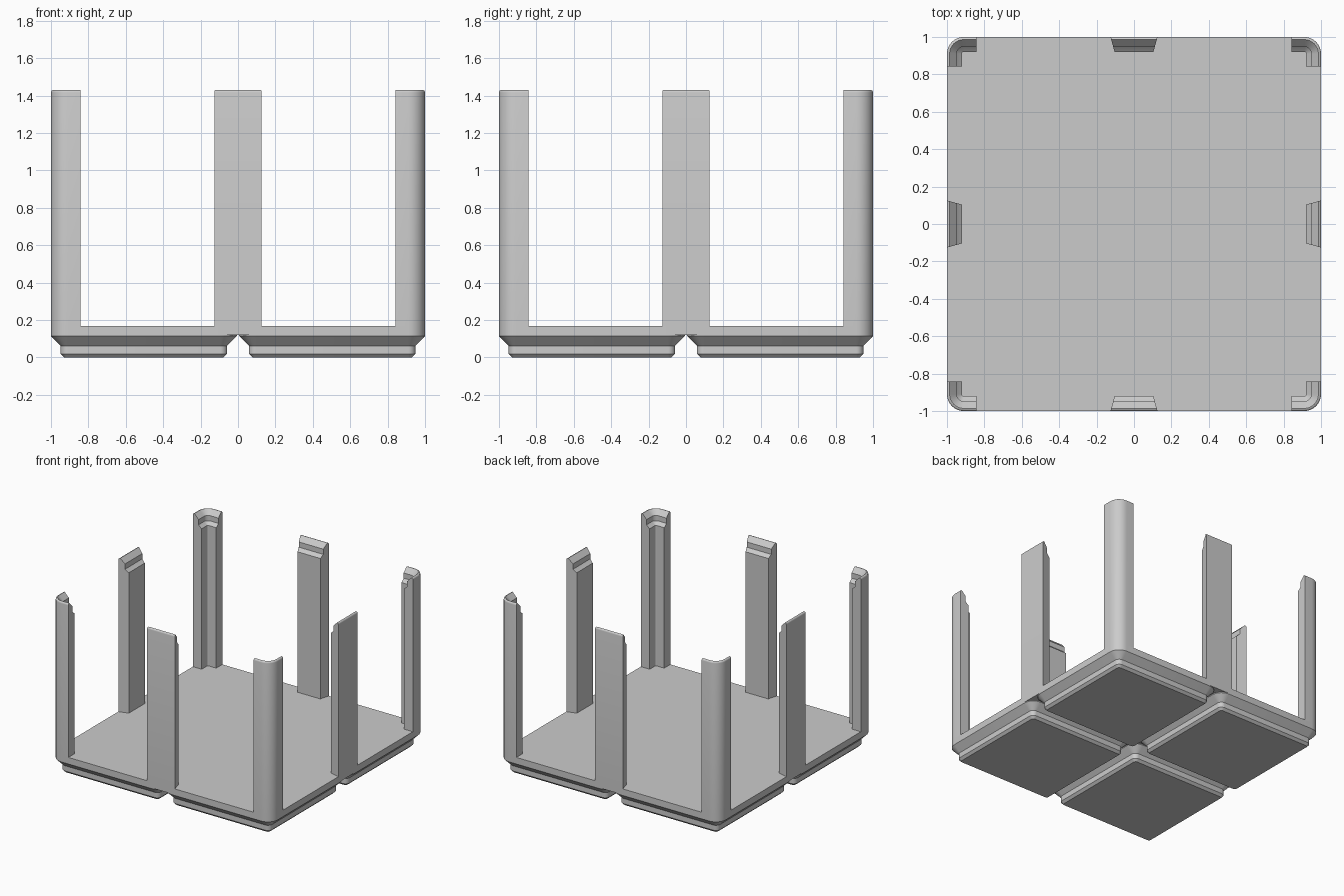
import bpy, bmesh
from math import cos, sin, pi, radians

cube = bpy.data.objects.get("Cube")
if cube:
    bpy.data.objects.remove(cube, do_unlink=True)

GREY = (0.6, 0.6, 0.6, 1)
mat = bpy.data.materials.new("light_grey")
mat.use_nodes = True
mat.diffuse_color = GREY
mat.node_tree.nodes["Principled BSDF"].inputs["Base Color"].default_value = GREY

ARC = 8          # segments per rounded corner
RADIUS = 0.09    # outer corner radius
FLOOR = 0.168    # top of the base plate
TOP = 1.43       # top of the posts


def loft(name, rings):
    """Skin a list of closed rings and cap both ends."""
    bm = bmesh.new()
    loops = [[bm.verts.new(p) for p in ring] for ring in rings]
    n = len(loops[0])
    for a, b in zip(loops, loops[1:]):
        for i in range(n):
            j = (i + 1) % n
            bm.faces.new((a[i], a[j], b[j], b[i]))
    bm.faces.new(loops[0])
    bm.faces.new(loops[-1])
    bmesh.ops.recalc_face_normals(bm, faces=bm.faces)
    mesh = bpy.data.meshes.new(name)
    bm.to_mesh(mesh)
    bm.free()
    mesh.materials.append(mat)
    obj = bpy.data.objects.new(name, mesh)
    bpy.context.collection.objects.link(obj)
    bpy.ops.object.select_all(action='DESELECT')
    obj.select_set(True)
    bpy.context.view_layer.objects.active = obj
    bpy.ops.object.shade_smooth_by_angle(angle=radians(25))
    return obj


def rounded_square(cx, cy, half, r, z):
    ring = []
    for k in range(4):
        mid = pi / 4 + k * pi / 2
        sx, sy = (1 if cos(mid) > 0 else -1), (1 if sin(mid) > 0 else -1)
        for i in range(ARC + 1):
            a = (k + i / ARC) * pi / 2
            ring.append((cx + sx * (half - r) + r * cos(a),
                         cy + sy * (half - r) + r * sin(a), z))
    return ring


# Base plate
loft("base_plate", [rounded_square(0, 0, 1, RADIUS, z) for z in (0.12, FLOOR)])

# Four stepped feet: half width, corner radius, height
FOOT = [(0.426, 0.019, 0), (0.445, 0.038, 0.019), (0.445, 0.038, 0.062),
        (0.497, RADIUS, 0.114), (0.497, RADIUS, 0.12)]
for sx, side in ((-1, "right"), (1, "left")):
    for sy, end in ((-1, "front"), (1, "back")):
        loft(f"foot_{end}_{side}",
             [rounded_square(sx * 0.503, sy * 0.503, h, r, z) for h, r, z in FOOT])

# Post section: depth inwards from the outer face, height; stepped lip on top
FILLET = 0.014
POST = [(0, FLOOR)]
POST += [(FILLET * (1 - cos(t * pi / 8)), TOP - FILLET * (1 - sin(t * pi / 8)))
         for t in range(5)]
POST += [(0.052, 1.39), (0.052, 1.347), (0.068, 1.331), (0.08, 1.322), (0.08, FLOOR)]


def turn(p, quarter):
    x, y, z = p
    for _ in range(quarter):
        x, y = -y, x
    return (x, y, z)


def corner_post(name, quarter):
    """Sweep the section around one rounded corner."""
    rings = [[(1 - d, 0.842, z) for d, z in POST]]
    for i in range(ARC + 1):
        a = i / ARC * pi / 2
        rings.append([(1 - RADIUS + (RADIUS - d) * cos(a),
                       1 - RADIUS + (RADIUS - d) * sin(a), z) for d, z in POST])
    rings.append([(0.842, 1 - d, z) for d, z in POST])
    loft(name, [[turn(p, quarter) for p in ring] for ring in rings])


def side_post(name, quarter):
    """Straight post whose ends taper inwards."""
    rings = [[(1 - d, s * (0.126 - 0.28 * d), z) for d, z in POST] for s in (-1, 1)]
    loft(name, [[turn(p, quarter) for p in ring] for ring in rings])


for q, place in enumerate(("back_left", "back_right", "front_right", "front_left")):
    corner_post(f"corner_post_{place}", q)
for q, place in enumerate(("left", "back", "right", "front")):
    side_post(f"side_post_{place}", q)
